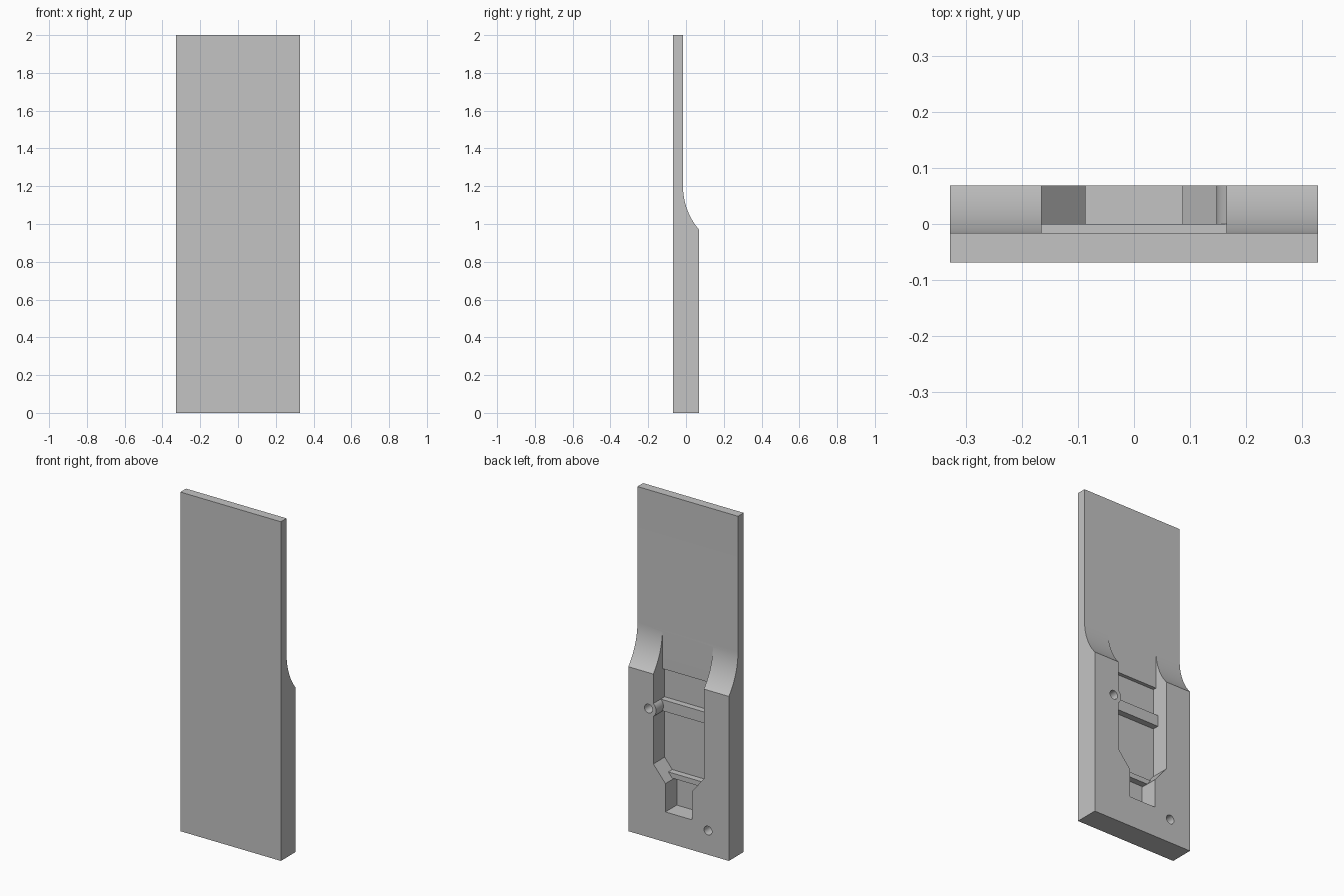
import bpy, bmesh, math
from mathutils import Vector

old = bpy.data.objects.get("Cube")
if old:
    bpy.data.objects.remove(old, do_unlink=True)

HALF_W, HALF_T = 0.328, 0.069      # half width and half thickness
THIN_Y, STEP_Z = -0.016, 0.97      # back of the thin blade, top of the thick block
FLOOR_Y, BAR_Y = -0.037, 0.0       # pocket floor and cross bar face
SLOT_W, NECK_W = 0.165, 0.086      # half widths of the pocket
BOSS_X, BOSS_Z = 0.197, 0.758      # screw boss beside the pocket

grey = bpy.data.materials.new("light_grey")
grey.use_nodes = True
grey.diffuse_color = (0.55, 0.55, 0.55, 1)
grey.node_tree.nodes["Principled BSDF"].inputs["Base Color"].default_value = (0.55, 0.55, 0.55, 1)


def prism(name, points, offset):
    """Extrude a closed loop of points along an offset vector."""
    bm = bmesh.new()
    face = bm.faces.new([bm.verts.new(p) for p in points])
    new = bmesh.ops.extrude_face_region(bm, geom=[face])["geom"]
    verts = [v for v in new if isinstance(v, bmesh.types.BMVert)]
    bmesh.ops.translate(bm, verts=verts, vec=Vector(offset))
    bmesh.ops.recalc_face_normals(bm, faces=bm.faces)
    mesh = bpy.data.meshes.new(name)
    bm.to_mesh(mesh)
    bm.free()
    mesh.materials.append(grey)
    ob = bpy.data.objects.new(name, mesh)
    bpy.context.collection.objects.link(ob)
    return ob


def back_prism(name, outline, y0, y1):
    """Extrude an (x, z) outline from y0 to y1."""
    return prism(name, [(x, y0, z) for x, z in outline], (0, y1 - y0, 0))


def rect(w, z0, z1):
    return [(-w, z0), (w, z0), (w, z1), (-w, z1)]


def circle(cx, cz, r, n=24):
    return [(cx + r * math.cos(math.tau * i / n), cz + r * math.sin(math.tau * i / n))
            for i in range(n)]


def cut(target, cutter):
    """Subtract the cutter from the target, then discard it."""
    cutter.hide_render = True
    mod = target.modifiers.new("cut", "BOOLEAN")
    mod.operation, mod.solver, mod.object = "DIFFERENCE", "EXACT", cutter
    graph = bpy.context.evaluated_depsgraph_get()
    mesh = bpy.data.meshes.new_from_object(target.evaluated_get(graph))
    target.modifiers.clear()
    target.data = mesh
    bpy.data.objects.remove(cutter, do_unlink=True)


# Body side profile: thick block flowing into a thin blade through a concave arc
rise, run = HALF_T - THIN_Y, 0.23
radius = (rise ** 2 + run ** 2) / (2 * rise)
sweep = math.asin(run / radius)
arc = [(THIN_Y + radius * (1 - math.cos(a)), STEP_Z + run - radius * math.sin(a))
       for a in (sweep * (1 - i / 16) for i in range(17))]
profile = [(-HALF_T, 0), (HALF_T, 0)] + arc + [(THIN_Y, 2), (-HALF_T, 2)]
body = prism("body", [(-HALF_W, y, z) for y, z in profile], (2 * HALF_W, 0, 0))

# Pocket outline, with the rounded screw boss bulging in on one side
boss = []
for i in range(13):
    a = math.radians(230 - 100 * i / 12)
    boss.append((BOSS_X + 0.05 * math.cos(a), BOSS_Z + 0.05 * math.sin(a)))
outline = ([(-NECK_W, 0.178), (NECK_W, 0.178), (NECK_W, 0.345), (SLOT_W, 0.44)] + boss
           + [(SLOT_W, STEP_Z), (-SLOT_W, STEP_Z), (-SLOT_W, 0.44), (-NECK_W, 0.345)])
pocket = back_prism("pocket_cutter", outline, FLOOR_Y, 0.1)

# Two cross bars left standing on the pocket floor
for z0, z1 in ((0.73, 0.796), (0.35, 0.38)):
    cut(pocket, back_prism("bar_cutter", rect(0.25, z0, z1), FLOOR_Y - 0.02, BAR_Y))
cut(body, pocket)

# Open slot through the curved shoulder, level with the blade
cut(body, back_prism("shoulder_cutter", rect(SLOT_W, STEP_Z - 0.01, 1.25), THIN_Y + 0.0003, 0.1))

# Blind screw holes
for x, z in ((BOSS_X, BOSS_Z), (-0.192, 0.142)):
    cut(body, back_prism("hole_cutter", circle(x, z, 0.026), FLOOR_Y, 0.1))

bpy.ops.object.select_all(action="DESELECT")
body.select_set(True)
bpy.context.view_layer.objects.active = body
bpy.ops.object.shade_smooth_by_angle(angle=math.radians(25))
